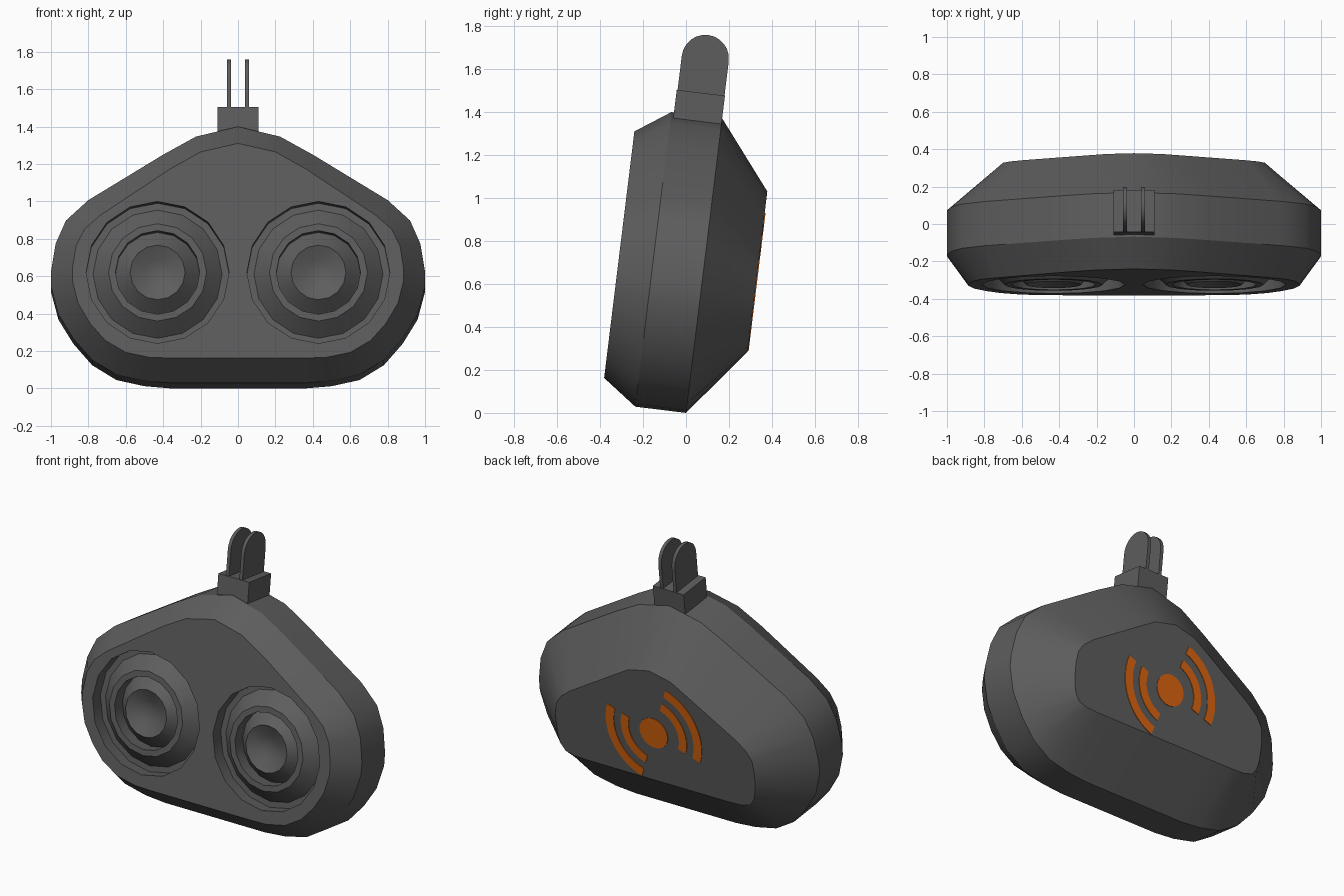
import bpy, bmesh, math
from mathutils import Matrix

if "Cube" in bpy.data.objects:
    bpy.data.objects.remove(bpy.data.objects["Cube"])

# Everything is modelled upright (x, depth, height) and then leaned back 7 degrees
LEAN = Matrix.Rotation(math.radians(-7), 4, 'X')


def material(name, rgb):
    m = bpy.data.materials.new(name)
    m.diffuse_color = (*rgb, 1)
    m.use_nodes = True
    m.node_tree.nodes["Principled BSDF"].inputs["Base Color"].default_value = m.diffuse_color
    return m


GREY = material("dark_grey", (0.11, 0.11, 0.11))
ORANGE = material("orange", (0.70, 0.13, 0.005))


def finish(name, bm, mat, recalc=True):
    if recalc:
        bmesh.ops.recalc_face_normals(bm, faces=bm.faces[:])
    bm.transform(LEAN)
    me = bpy.data.meshes.new(name)
    bm.to_mesh(me)
    bm.free()
    me.materials.append(mat)
    for p in me.polygons:
        p.use_smooth = True
    me.set_sharp_from_angle(angle=math.radians(30))
    ob = bpy.data.objects.new(name, me)
    bpy.context.scene.collection.objects.link(ob)
    return ob


def prism(name, pts, lo, hi, axis, mat):
    """Extrude a flat outline along x (axis 0) or depth (axis 1)."""
    bm = bmesh.new()

    def place(p, t):
        return (t, p[0], p[1]) if axis == 0 else (p[0], t, p[1])
    a = [bm.verts.new(place(p, lo)) for p in pts]
    b = [bm.verts.new(place(p, hi)) for p in pts]
    bm.faces.new(a)
    bm.faces.new(b)
    for i in range(len(pts)):
        j = (i + 1) % len(pts)
        bm.faces.new((a[i], a[j], b[j], b[i]))
    return finish(name, bm, mat)


def arc(cx, cz, r, a0, a1, n):
    return [(cx + r * math.cos(math.radians(a0 + (a1 - a0) * i / n)),
             cz + r * math.sin(math.radians(a0 + (a1 - a0) * i / n))) for i in range(n + 1)]


SIDES = 16
SPK_X, SPK_Z, SPK_R = 0.43, 0.576, 0.382
FRONT, BACK = -0.398, 0.25


def circle(cx, r):
    return arc(cx, SPK_Z, r, 0, 360, SIDES)[:-1]


# Housing: right halves of the outlines, top centre down to the bottom edge
rim = [(0, 1.381), (.225, 1.327), (.4, 1.23), (.8, .985), (.92, .875), (.975, .75), (1, .6),
       (1, .52), (.96, .37), (.88, .24), (.78, .125), (.65, .045), (.5, .012), (.36, 0)]
front = [(0, 1.271), (.2, 1.225), (.36, 1.135), (.735, .885), (.82, .81), (.866, .72), (.885, .6),
         (.885, .53), (.855, .41), (.79, .3), (.71, .21), (.6, .145), (.47, .118), (.36, .115)]
back = [(0, 1.069), (.15, 1.035), (.29, .95), (.59, .765), (.66, .71), (.70, .65), (.71, .57),
        (.71, .52), (.705, .44), (.69, .38), (.66, .34), (.60, .322), (.5, .318), (.36, .318)]

bm = bmesh.new()
loops = []
for half, d in ((front, FRONT), (rim, -0.238), (rim, 0.0), (back, BACK)):
    full = half + [(-x, z) for x, z in reversed(half[1:])]
    loops.append([bm.verts.new((x, d, z)) for x, z in full])
n = len(loops[0])
for a, b in zip(loops, loops[1:]):
    for i in range(n):
        j = (i + 1) % n
        bm.faces.new((a[i], a[j], b[j], b[i]))
bm.faces.new(loops[-1])
# Front panel with two round openings
edges = [bm.edges.get((loops[0][i], loops[0][(i + 1) % n])) for i in range(n)]
for s in (-1, 1):
    ring = [bm.verts.new((x, FRONT, z)) for x, z in circle(s * SPK_X, SPK_R)]
    edges += [bm.edges.new((ring[i], ring[(i + 1) % SIDES])) for i in range(SIDES)]
bmesh.ops.triangle_fill(bm, edges=edges, use_beauty=True, normal=(0, -1, 0))
finish("housing", bm, GREY)

# Speakers: turned profile of radius and depth behind the front panel
profile = [(SPK_R, 0), (SPK_R, .08), (.345, .08), (.262, 0), (.225, 0),
           (.225, .08), (.147, 0), (.07, .038)]
for s, side in ((-1, "left"), (1, "right")):
    bm = bmesh.new()
    rings = [[bm.verts.new((x, FRONT + d, z)) for x, z in circle(s * SPK_X, r)]
             for r, d in profile]
    tip = bm.verts.new((s * SPK_X, FRONT + .055, SPK_Z))
    for i in range(SIDES):
        j = (i + 1) % SIDES
        for a, b in zip(rings, rings[1:]):
            bm.faces.new((a[i], a[j], b[j], b[i]))
        bm.faces.new((rings[-1][i], rings[-1][j], tip))
    finish("speaker_" + side, bm, GREY, recalc=False)

# Mount block and two rounded prongs on top
prism("mount_block", [(-.226, 1.3), (0, 1.3), (0, 1.487), (-.226, 1.487)], -.11, .11, 0, GREY)
prong = [(-.222, 1.47), (-.002, 1.47)] + arc(-.112, 1.648, .11, 0, 180, 12)
for s, side in ((-1, "left"), (1, "right")):
    prism("prong_" + side, prong, *sorted((s * .037, s * .059)), 0, GREY)

# Painted disc and arcs on the back
CZ = 0.645
prism("back_disc", arc(0, CZ, .1, 0, 360, 24)[:-1], BACK - .002, BACK + .004, 1, ORANGE)
for s, side in ((0, "right"), (180, "left")):
    for r0, r1, size in ((.18, .235, "small"), (.285, .342, "large")):
        a0, a1 = s - 71, s + 19
        pts = arc(0, CZ, r1, a0, a1, 12) + arc(0, CZ, r0, a1, a0, 12)
        prism(f"back_arc_{size}_{side}", pts, BACK - .002, BACK + .004, 1, ORANGE)
